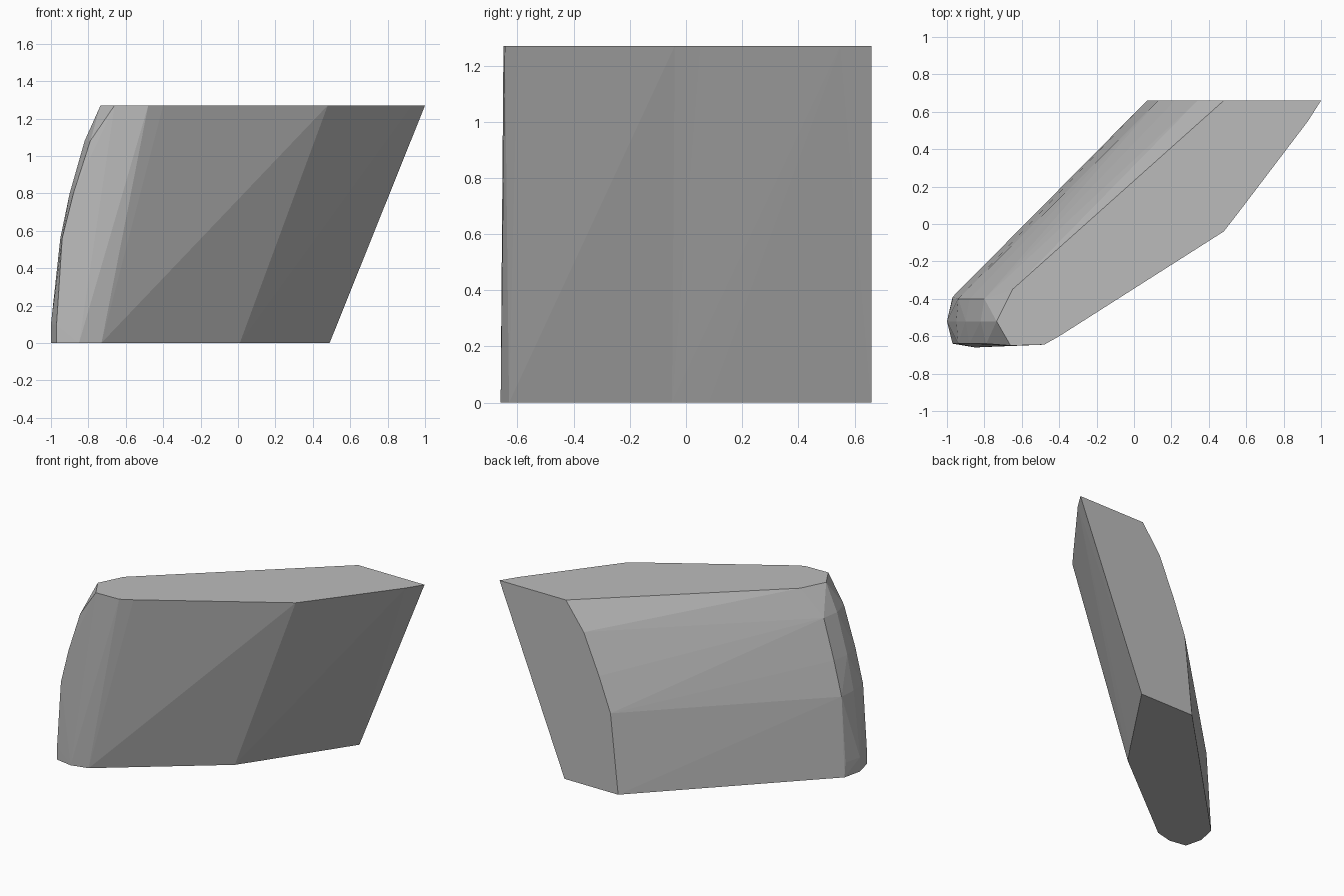
import bpy
import bmesh
import math

# Remove the default cube
default_cube = bpy.data.objects.get("Cube")
if default_cube:
    bpy.data.objects.remove(default_cube, do_unlink=True)

HEIGHT = 1.27
BACK = 0.66


def make_material(name, value):
    """One plain flat grey."""
    material = bpy.data.materials.new(name)
    material.use_nodes = True
    colour = (value, value, value, 1)
    material.diffuse_color = colour
    material.node_tree.nodes["Principled BSDF"].inputs["Base Color"].default_value = colour
    return material


def at_height(outline, z):
    """Lift a flat outline to a height."""
    return [(x, y, z) for x, y in outline]


def convex_body(name, points, material):
    """Wrap the section points in a faceted convex skin."""
    bm = bmesh.new()
    for point in points:
        bm.verts.new(point)
    hull = bmesh.ops.convex_hull(bm, input=bm.verts[:])
    loose = {g for g in hull["geom_interior"] + hull["geom_unused"]
             if isinstance(g, bmesh.types.BMVert) and not g.link_faces}
    bmesh.ops.delete(bm, geom=list(loose), context="VERTS")
    # Merge the flat caps into single faces
    bmesh.ops.dissolve_limit(bm, angle_limit=math.radians(0.5),
                             verts=bm.verts[:], edges=bm.edges[:])
    bmesh.ops.recalc_face_normals(bm, faces=bm.faces[:])
    mesh = bpy.data.meshes.new(name)
    bm.to_mesh(mesh)
    bm.free()
    mesh.materials.append(material)
    body = bpy.data.objects.new(name, mesh)
    bpy.context.collection.objects.link(body)
    return body


# Flat top outline, from the back corner round the bend and the blunt nose
top = [(1, BACK), (0.93, 0.55), (0.55, 0.05), (0.48, -0.04), (-0.4, -0.6),
       (-0.48, -0.645), (-0.66, -0.65), (-0.735, -0.52), (-0.65, -0.35), (0.48, BACK)]

# Base outline, swept away from the top
base = [(0.49, BACK), (0.1, 0.08), (0.01, -0.05), (-0.73, -0.63), (-0.85, BACK * -1),
        (-0.97, -0.64), (-1, -0.52), (-0.97, -0.39), (0.07, BACK)]

# Curved outer side: height, x at the back, then x of the nose corner, tip and front
bulge = [(0.1, 0.08, -0.97, -1, -0.97),
         (0.56, 0.13, -0.94, -0.95, -0.94),
         (0.8, 0.22, -0.88, -0.9, -0.88),
         (1.08, 0.34, -0.8, -0.82, -0.79)]

points = at_height(top, HEIGHT) + at_height(base, 0)
for z, back_x, corner_x, tip_x, front_x in bulge:
    section = [(back_x, BACK), (corner_x, -0.4), (tip_x, -0.52), (front_x, -0.64)]
    points += at_height(section, z)

grey = make_material("plain grey", 0.5)
convex_body("swept_body", points, grey)
